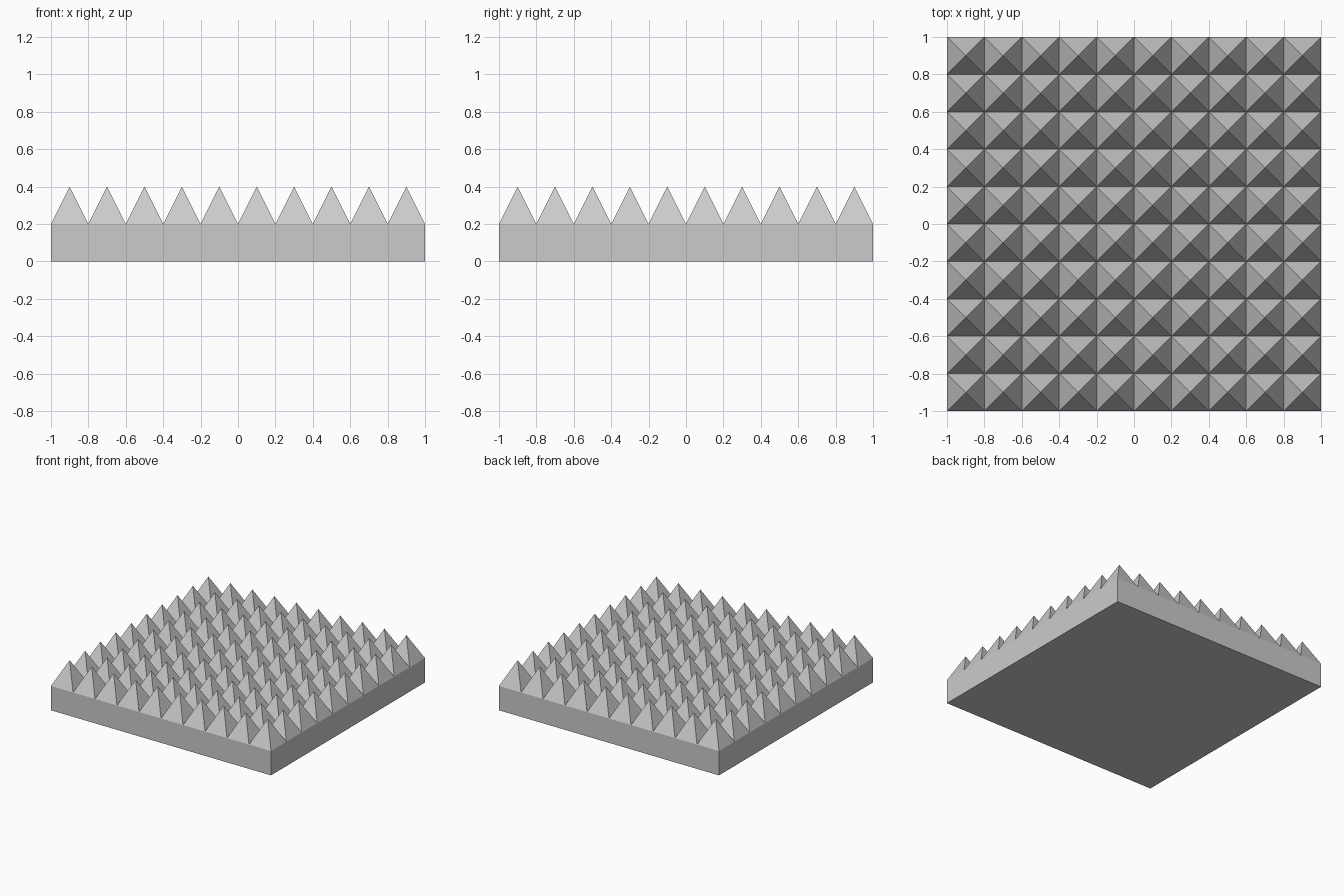
import bpy
import bmesh
from mathutils import Matrix

if "Cube" in bpy.data.objects:
    bpy.data.objects.remove(bpy.data.objects["Cube"])

CELLS = 10      # spikes per side
BASE_H = 0.2    # slab height
TIP_Z = 0.4     # spike tip height

bm = bmesh.new()

# Top grid of the slab
bmesh.ops.create_grid(bm, x_segments=CELLS, y_segments=CELLS, size=1.0,
                      matrix=Matrix.Translation((0, 0, BASE_H)))
cells = bm.faces[:]

# Side walls: extrude the border down, then close the bottom
border = [e for e in bm.edges if e.is_boundary]
walls = bmesh.ops.extrude_edge_only(bm, edges=border)["geom"]
for v in walls:
    if isinstance(v, bmesh.types.BMVert):
        v.co.z = 0.0
bmesh.ops.contextual_create(bm, geom=[e for e in walls if isinstance(e, bmesh.types.BMEdge) and e.is_boundary])

# Spikes: poke each cell into a four-sided pyramid
for v in bmesh.ops.poke(bm, faces=cells)["verts"]:
    v.co.z = TIP_Z

bmesh.ops.recalc_face_normals(bm, faces=bm.faces[:])

mesh = bpy.data.meshes.new("spiked_slab")
bm.to_mesh(mesh)
bm.free()
bpy.context.collection.objects.link(bpy.data.objects.new("spiked_slab", mesh))
